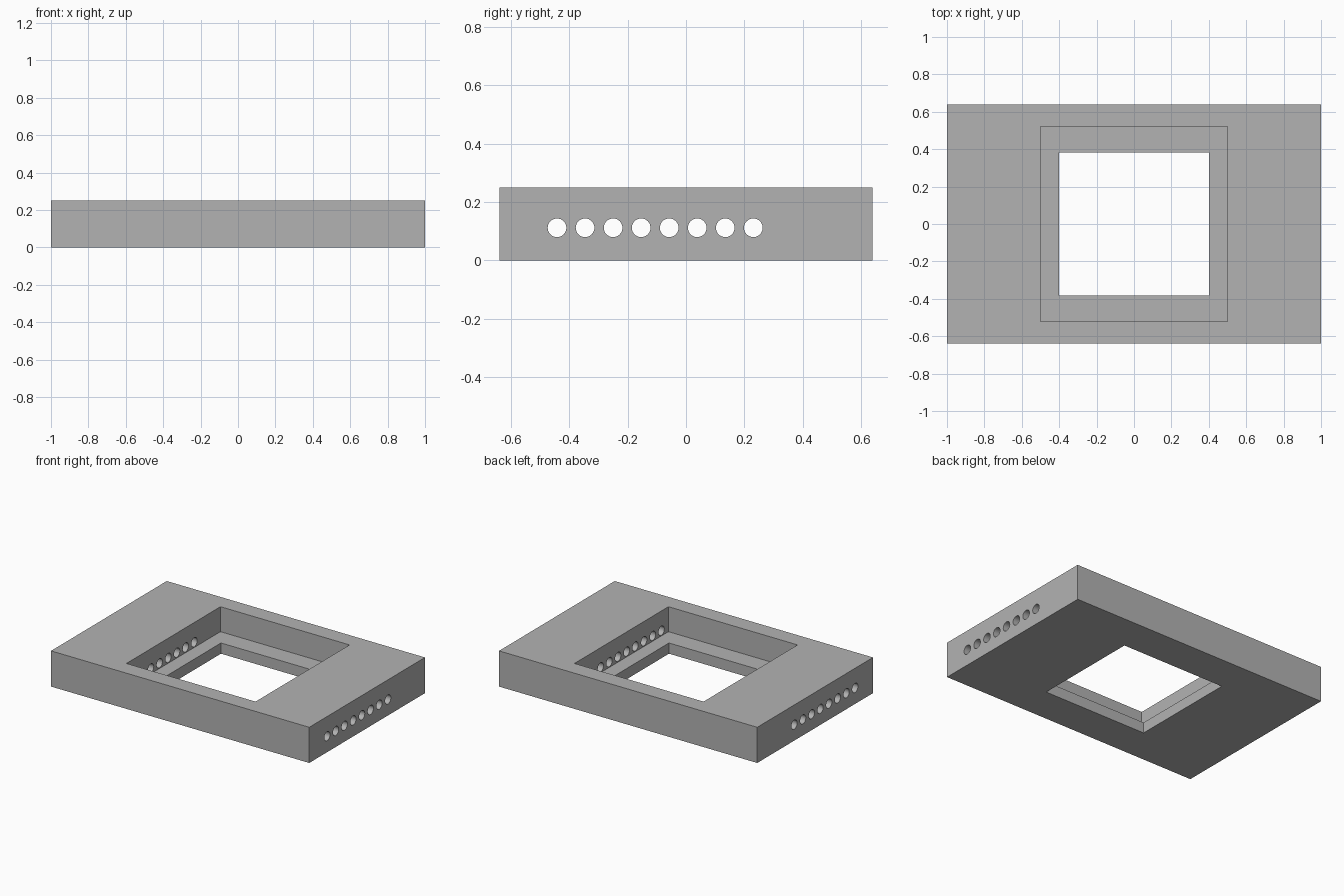
import bpy, math

if "Cube" in bpy.data.objects:
    bpy.data.objects.remove(bpy.data.objects["Cube"])

# One plain grey colour
grey = bpy.data.materials.new("grey")
grey.diffuse_color = (0.45, 0.45, 0.45, 1)
grey.use_nodes = True
grey.node_tree.nodes["Principled BSDF"].inputs["Base Color"].default_value = grey.diffuse_color


def box(name, sx, sy, z0, z1):
    bpy.ops.mesh.primitive_cube_add(size=1, location=(0, 0, (z0 + z1) / 2))
    ob = bpy.context.object
    ob.name = name
    ob.scale = (sx, sy, z1 - z0)
    bpy.ops.object.transform_apply(location=True, rotation=False, scale=True)
    ob.data.materials.append(grey)
    return ob


def cut(target, cutter):
    mod = target.modifiers.new("cut", 'BOOLEAN')
    mod.operation = 'DIFFERENCE'
    mod.solver = 'EXACT'
    mod.object = cutter
    bpy.context.view_layer.objects.active = target
    bpy.ops.object.modifier_apply(modifier=mod.name)
    bpy.data.objects.remove(cutter, do_unlink=True)


# Main block
frame = box("frame_block", 2.0, 1.28, 0, 0.25)

# Wide recess from the top, leaving a ledge, and a smaller opening right through
cut(frame, box("recess_cutter", 1.0, 1.04, 0.075, 0.4))
cut(frame, box("opening_cutter", 0.8, 0.766, -0.1, 0.15))

# Row of round holes through both end walls
for i in range(8):
    bpy.ops.mesh.primitive_cylinder_add(
        vertices=32, radius=0.032, depth=2.4,
        location=(0, -0.442 + 0.0961 * i, 0.112), rotation=(0, math.pi / 2, 0))
    hole = bpy.context.object
    hole.name = "hole_cutter"
    hole.data.materials.append(grey)
    cut(frame, hole)

# Smooth hole walls, sharp block edges
bpy.ops.object.select_all(action='DESELECT')
frame.select_set(True)
bpy.context.view_layer.objects.active = frame
bpy.ops.object.shade_smooth_by_angle(angle=math.radians(30))
